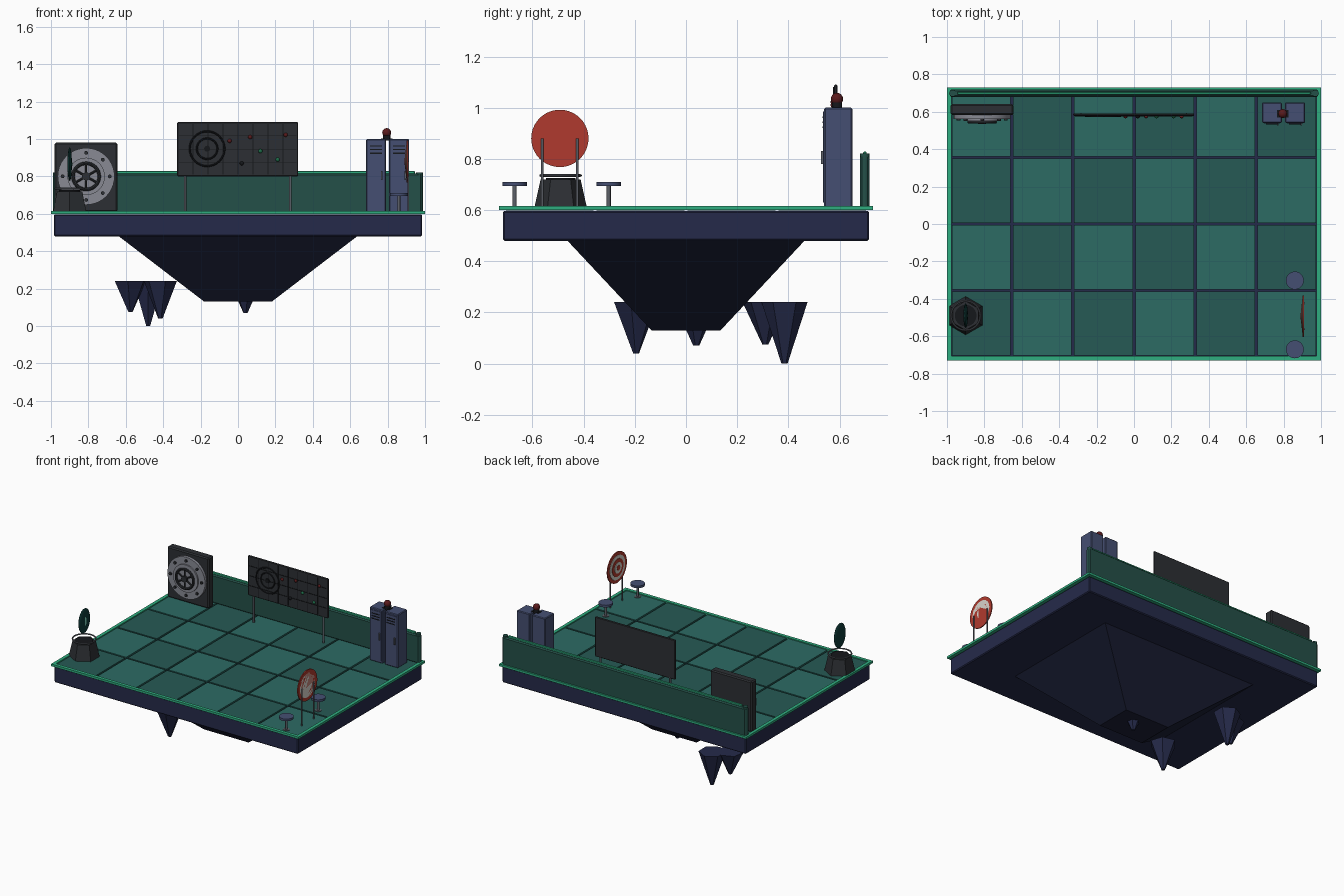
import bpy, bmesh, math
from mathutils import Matrix, Vector

if "Cube" in bpy.data.objects:
    bpy.data.objects.remove(bpy.data.objects["Cube"])

MATS = {}


def mat(name, hexcol):
    rgb = [int(hexcol[i:i + 2], 16) / 255 for i in (0, 2, 4)]
    m = bpy.data.materials.new(name)
    m.diffuse_color = [c / 12.92 if c < 0.04 else ((c + 0.055) / 1.055) ** 2.4 for c in rgb] + [1]
    m.use_nodes = True
    m.node_tree.nodes["Principled BSDF"].inputs["Base Color"].default_value = m.diffuse_color
    MATS[name] = m


for n, h in dict(navy="252a4a", rock="1c2038", trim="2fae80", tile_a="2c6b64", tile_b="265a55",
                 wall="245048", dark="2c2f33", black="15171b", steel="888a94", grey="5c6068",
                 blue="454f72", red="b03a2e", maroon="5a1a1c", white="d8d4cc", teal="0e3a38",
                 mint="7fd0b8", green="1d6b48").items():
    mat(n, h)


def finish(name, bm, m, smooth=False):
    me = bpy.data.meshes.new(name)
    bm.to_mesh(me)
    bm.free()
    ob = bpy.data.objects.new(name, me)
    bpy.context.collection.objects.link(ob)
    me.materials.append(MATS[m])
    if smooth:
        bpy.ops.object.select_all(action='DESELECT')
        ob.select_set(True)
        bpy.context.view_layer.objects.active = ob
        bpy.ops.object.shade_smooth_by_angle(angle=math.radians(40))
    return ob


def box(name, x, y, z, m, bevel=0):
    """Box from (min, max) ranges."""
    bm = bmesh.new()
    bmesh.ops.create_cube(bm, size=1)
    for v in bm.verts:
        v.co = [r[0] + (c + 0.5) * (r[1] - r[0]) for r, c in zip((x, y, z), v.co)]
    if bevel:
        bmesh.ops.bevel(bm, geom=bm.edges[:], offset=bevel, segments=1, affect='EDGES')
    return finish(name, bm, m)


def rod(name, a, b, r1, m, r2=None, n=24, spin=0, smooth=True):
    """Cylinder or cone from point a (radius r1) to point b (radius r2)."""
    a, b = Vector(a), Vector(b)
    d = b - a
    bm = bmesh.new()
    bmesh.ops.create_cone(bm, cap_ends=True, segments=n, radius1=r1,
                          radius2=r1 if r2 is None else r2, depth=d.length,
                          matrix=Matrix.Translation((a + b) / 2)
                          @ d.to_track_quat('Z', 'Y').to_matrix().to_4x4() @ Matrix.Rotation(spin, 4, 'Z'))
    return finish(name, bm, m, smooth)


def ring(name, c, R, r, m, axis='Z', n=32, k=8):
    """Torus made by spinning a small circle."""
    bm = bmesh.new()
    grid = []
    rot = Vector((0, 0, 1)).rotation_difference(Vector((0, 1, 0))) if axis == 'Y' else Matrix.Identity(3).to_quaternion()
    for i in range(n):
        a = math.tau * i / n
        row = []
        for j in range(k):
            b = math.tau * j / k
            q = R + r * math.cos(b)
            row.append(bm.verts.new(rot @ Vector((q * math.cos(a), q * math.sin(a), r * math.sin(b))) + Vector(c)))
        grid.append(row)
    for i in range(n):
        for j in range(k):
            p, q, j2 = grid[i], grid[(i + 1) % n], (j + 1) % k
            bm.faces.new((p[j], q[j], q[j2], p[j2]))
    return finish(name, bm, m, True)


def ball(name, c, s, m):
    bm = bmesh.new()
    bmesh.ops.create_uvsphere(bm, u_segments=20, v_segments=12, radius=1,
                              matrix=Matrix.Translation(c) @ Matrix.Diagonal((*s, 1)))
    return finish(name, bm, m, True)


# Platform slab and inverted rock below
box("platform_slab", (-.985, .985), (-.715, .715), (.48, .597), "navy", .006)
bm = bmesh.new()
top = [bm.verts.new((sx * .64, sy * .465, .482)) for sx, sy in ((-1, -1), (1, -1), (1, 1), (-1, 1))]
bot = [bm.verts.new((sx * .18, sy * .135, .13)) for sx, sy in ((-1, -1), (1, -1), (1, 1), (-1, 1))]
bm.faces.new(top)
bm.faces.new(bot[::-1])
for i in range(4):
    j = (i + 1) % 4
    bm.faces.new((top[i], bot[i], bot[j], top[j]))
finish("under_rock", bm, "rock")

# Hanging rock spikes
for x, y, z, s in ((-.415, -.195, .04, .3), (-.575, .31, .075, .9), (-.48, .385, 0, 0), (.04, .04, .07, .2)):
    rod("rock_spike", (x, y, z), (x, y, .24), .012, "navy", .09, 6, s, False)

# Floor tiles and bright edge trim
for i in range(6):
    for j in range(4):
        x, y = -.98 + i * .3267, -.71 + j * .355
        box("floor_tile", (x + .007, x + .32), (y + .006, y + .349), (.598, .61),
            "tile_a" if (i + j) % 2 else "tile_b")
for s in (-1, 1):
    box("edge_trim_long", (-1, 1), sorted((s * .706, s * .73)), (.6, .616), "trim")
    box("edge_trim_side", sorted((s * .976, s * 1)), (-.706, .706), (.6, .616), "trim")

# Back wall with end posts and light strip
box("back_wall", (-.985, .985), (.68, .718), (.608, .815), "wall", .008)
box("wall_light_strip", (-.945, .945), (.692, .706), (.812, .828), "trim", .003)
for s in (-1, 1):
    rod("wall_end_post", (s * .97, .699, .608), (s * .97, .699, .822), .018, "wall", n=16)

# Vault door
vx, vz = -.812, .80
box("vault_frame", (-.98, -.645), (.582, .642), (.61, .98), "dark", .008)
rod("vault_disc", (vx, .59, vz), (vx, .562, vz), .152, "steel", n=40)
rod("vault_inner_disc", (vx, .565, vz), (vx, .552, vz), .10, "steel", n=40)
ring("vault_wheel_rim", (vx, .545, vz), .07, .009, "dark", 'Y')
rod("vault_wheel_hub", (vx, .56, vz), (vx, .535, vz), .022, "dark")
for i in range(6):
    a = math.tau * i / 6 + math.pi / 6
    rod("vault_wheel_spoke", (vx, .545, vz), (vx + .07 * math.cos(a), .545, vz + .07 * math.sin(a)), .006, "dark", n=8)
for i in range(8):
    a = math.tau * i / 8
    p = vx + .126 * math.cos(a), vz + .126 * math.sin(a)
    rod("vault_bolt", (p[0], .565, p[1]), (p[0], .553, p[1]), .01, "dark", n=12)

# Display board on two posts, with grid, circles and markers
box("display_board", (-.325, .322), (.578, .592), (.80, 1.09), "dark", .004)
for x in (-.283, .28):
    rod("board_post", (x, .586, .61), (x, .586, .81), .007, "grey", n=12)
for i in range(7):
    x = -.24 + i * .08
    box("board_grid_vertical", (x - .002, x + .002), (.575, .579), (.81, 1.08), "black")
for z in (.873, .945, 1.017):
    box("board_grid_horizontal", (-.315, .312), (.575, .579), (z - .002, z + .002), "black")
for R in (.093, .055):
    ring("board_circle", (-.165, .577, .948), R, .005, "black", 'Y', k=6)
rod("board_circle_centre", (-.165, .58, .948), (-.165, .571, .948), .016, "black")
for x, z, c in ((-.045, .99, "maroon"), (.065, 1.01, "maroon"), (.02, .87, "black"), (.12, .935, "green"),
                (.212, .89, "green"), (.255, 1.022, "maroon")):
    ball("board_marker", (x, .574, z), (.011, .009, .011), c)

# Lockers with vents, handles and beacon
for x0, x1 in ((.685, .79), (.808, .914)):
    box("locker", (x0, x1), (.54, .65), (.61, 1), "blue", .005)
    box("locker_door", (x0 + .01, x1 - .01), (.536, .542), (.63, .985), "blue")
    for z in (.962, .943, .924):
        box("locker_vent", (x0 + .02, x1 - .02), (.533, .538), (z - .003, z + .003), "black")
    box("locker_handle", (x1 - .025, x1 - .017), (.527, .538), (.78, .83), "grey")
rod("beacon_base", (.795, .59, .998), (.795, .59, 1.02), .02, "black")
box("beacon_mount", (.765, .825), (.57, .61), (.992, 1.003), "black")
ball("beacon_light", (.795, .59, 1.034), (.024, .024, .024), "maroon")

# Round target facing inwards, on two posts
for i, (r, c) in enumerate(((.112, "red"), (.088, "white"), (.064, "red"), (.04, "white"), (.018, "red"))):
    rod("target_ring", (.908, -.493, .88), (.901 - i * .003, -.493, .88), r, c, n=40)
for y in (-.562, -.425):
    rod("target_post", (.91, y, .61), (.91, y, .88), .005, "grey", n=10)

# Stools
for y in (-.302, -.67):
    rod("stool_seat", (.86, y, .694), (.86, y, .71), .048, "blue", n=28)
    rod("stool_leg", (.86, y, .61), (.86, y, .696), .008, "grey", n=12)
    rod("stool_foot", (.86, y, .61), (.86, y, .614), .022, "grey")

# Hexagonal projector pedestal with floating oval
px, py = -.9, -.49
hexa = rod("pedestal", (px, py, .608), (px, py, .72), .103, "dark", .078, 6, 0, False)
c = [v.co for v in hexa.data.vertices]
if max(v.x for v in c) - min(v.x for v in c) > .19:
    turn = Matrix.Translation((px, py, 0)) @ Matrix.Rotation(math.pi / 6, 4, 'Z') @ Matrix.Translation((-px, -py, 0))
    hexa.data.transform(turn)
rod("pedestal_lens", (px, py, .715), (px, py, .726), .058, "black")
ring("pedestal_ring", (px, py, .735), .078, .005, "grey")
ball("floating_oval", (px, py, .866), (.012, .066, .09), "teal")
ball("oval_glow", (px + .009, py, .866), (.005, .012, .035), "mint")
